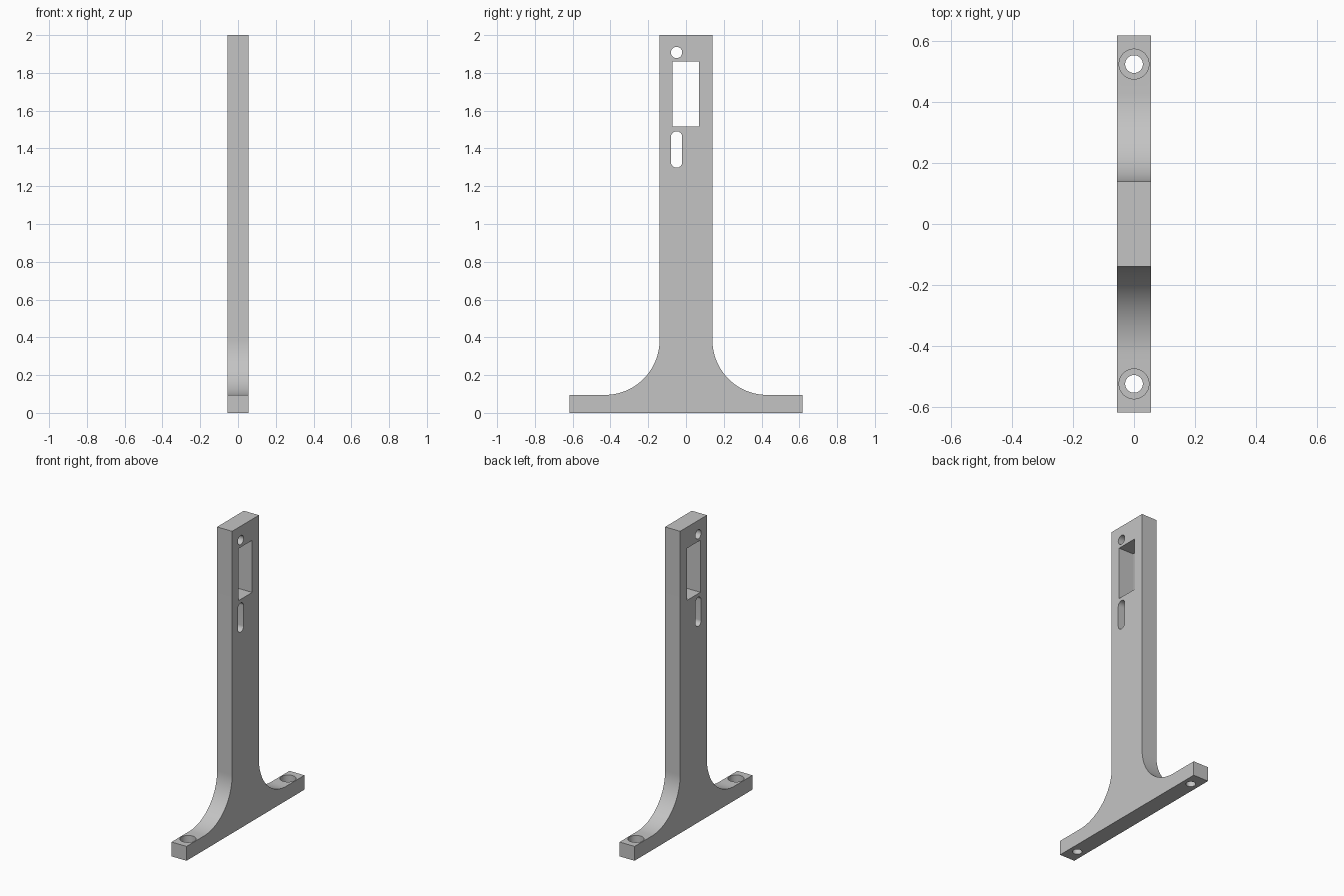
import bpy, bmesh
from math import cos, sin, pi, radians

if "Cube" in bpy.data.objects:
    bpy.data.objects.remove(bpy.data.objects["Cube"], do_unlink=True)

HALF_X = 0.055                       # half thickness of the plate
FOOT_Y, FOOT_Z = 0.617, 0.095        # foot half length and height
POST_Y, TOP_Z = 0.14, 2.0            # post half width and height
FILLET = 0.29

grey = bpy.data.materials.new("plain grey")
grey.use_nodes = True
grey.diffuse_color = (0.55, 0.55, 0.55, 1)
grey.node_tree.nodes["Principled BSDF"].inputs["Base Color"].default_value = (0.55, 0.55, 0.55, 1)


def finish(name, bm):
    bmesh.ops.recalc_face_normals(bm, faces=bm.faces)
    mesh = bpy.data.meshes.new(name)
    bm.to_mesh(mesh)
    bm.free()
    mesh.materials.append(grey)
    obj = bpy.data.objects.new(name, mesh)
    bpy.context.collection.objects.link(obj)
    return obj


def plate(name, outline, half):
    """Extrude a (y, z) outline along x."""
    bm = bmesh.new()
    face = bm.faces.new([bm.verts.new((-half, y, z)) for y, z in outline])
    new = bmesh.ops.extrude_face_region(bm, geom=[face])["geom"]
    verts = [v for v in new if isinstance(v, bmesh.types.BMVert)]
    bmesh.ops.translate(bm, verts=verts, vec=(2 * half, 0, 0))
    return finish(name, bm)


def slot(y, low, high, r, n=24):
    """Round-ended outline; a circle when low equals high."""
    pts = [(y + r * cos(pi * i / n), high + r * sin(pi * i / n)) for i in range(n + 1)]
    pts += [(y - r * cos(pi * i / n), low - r * sin(pi * i / n)) for i in range(n + 1)]
    if low == high:
        pts = pts[:n] + pts[n + 1:-1]
    return pts


def screw_cutter(name, y, r, low, high):
    bm = bmesh.new()
    bmesh.ops.create_cone(bm, cap_ends=True, segments=48, radius1=r, radius2=r, depth=high - low)
    bmesh.ops.translate(bm, verts=bm.verts, vec=(0, y, (low + high) / 2))
    return finish(name, bm)


# Upright post flaring through fillets into the foot
side = [(FOOT_Y, 0), (FOOT_Y, FOOT_Z)]
for i in range(33):
    a = pi / 2 * i / 32
    side.append((POST_Y + FILLET * (1 - sin(a)), FOOT_Z + FILLET * (1 - cos(a))))
side.append((POST_Y, TOP_Z))
bracket = plate("upright_bracket", side + [(-y, z) for y, z in reversed(side)], HALF_X)

# Round hole, window and slot through the post
window = [(-0.072, 1.515), (0.07, 1.515), (0.07, 1.86), (-0.072, 1.86)]
cutters = [
    plate("round_hole_cutter", slot(-0.05, 1.908, 1.908, 0.03), 0.2),
    plate("window_cutter", window, 0.2),
    plate("slot_cutter", slot(-0.05, 1.328, 1.461, 0.03), 0.2),
]

# Counterbored screw holes in the foot
for y in (-0.524, 0.524):
    cutters.append(screw_cutter("screw_hole_cutter", y, 0.029, -0.1, 0.2))
    cutters.append(screw_cutter("counterbore_cutter", y, 0.049, 0.045, 0.2))

bpy.context.view_layer.objects.active = bracket
bracket.select_set(True)
for cutter in cutters:
    cutter.hide_render = True
    mod = bracket.modifiers.new("cut", "BOOLEAN")
    mod.operation = "DIFFERENCE"
    mod.solver = "EXACT"
    mod.object = cutter
    bpy.ops.object.modifier_apply(modifier=mod.name)
    bpy.data.objects.remove(cutter, do_unlink=True)

bpy.ops.object.shade_smooth_by_angle(angle=radians(30))
